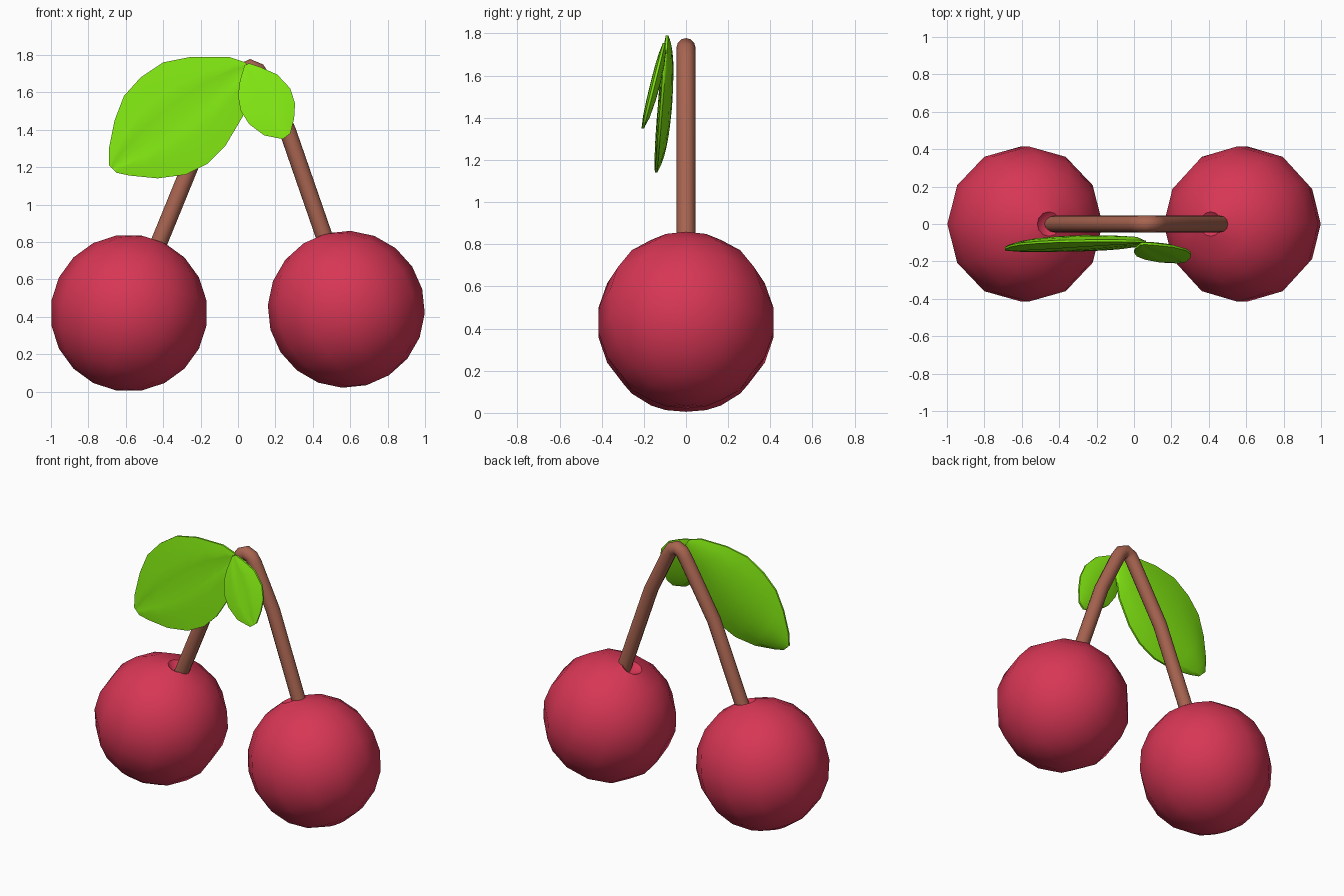
import bpy, bmesh
from math import sin, cos, pi, radians

if "Cube" in bpy.data.objects:
    bpy.data.objects.remove(bpy.data.objects["Cube"])


def material(name, rgb):
    m = bpy.data.materials.new(name)
    m.diffuse_color = (*rgb, 1)
    m.use_nodes = True
    m.node_tree.nodes["Principled BSDF"].inputs["Base Color"].default_value = m.diffuse_color
    return m


RED = material("cherry_red", (0.68, 0.037, 0.09))
BROWN = material("stem_brown", (0.39, 0.127, 0.08))
GREEN = material("leaf_green", (0.22, 0.80, 0.006))


def finish(bm, name, mat, angle):
    bmesh.ops.remove_doubles(bm, verts=bm.verts, dist=0.0005)
    bmesh.ops.recalc_face_normals(bm, faces=bm.faces)
    me = bpy.data.meshes.new(name)
    bm.to_mesh(me)
    bm.free()
    ob = bpy.data.objects.new(name, me)
    bpy.context.collection.objects.link(ob)
    me.materials.append(mat)
    bpy.ops.object.select_all(action='DESELECT')
    ob.select_set(True)
    bpy.context.view_layer.objects.active = ob
    bpy.ops.object.shade_smooth_by_angle(angle=radians(angle))
    return ob


# Cherry: lathed 12-sided ball with a small dimple at the stem
def cherry(name, loc, tilt, r=0.42):
    profile = [(0, r - 0.055)]
    profile += [(r * cos(radians(a)), r * sin(radians(a))) for a in range(81, -82, -18)]
    profile += [(0, -r * sin(radians(81)))]
    bm = bmesh.new()
    vs = [bm.verts.new((x, 0, z)) for x, z in profile]
    es = [bm.edges.new(p) for p in zip(vs, vs[1:])]
    bmesh.ops.spin(bm, geom=vs + es, cent=(0, 0, 0), axis=(0, 0, 1),
                   angle=2 * pi, steps=12, use_duplicate=False)
    ob = finish(bm, name, RED, 40)
    ob.location = loc
    ob.rotation_euler.y = radians(tilt)


cherry("left_cherry", (-0.583, 0, 0.42), 18)
cherry("right_cherry", (0.579, 0, 0.44), -24)


# Stem: one bent tube joining both cherries
def tube(name, path, r, sides=12):
    bm = bmesh.new()
    rings = []
    for i, (x, z) in enumerate(path):
        a, b = path[max(i - 1, 0)], path[min(i + 1, len(path) - 1)]
        dx, dz = b[0] - a[0], b[1] - a[1]
        n = (dx * dx + dz * dz) ** 0.5
        nx, nz = -dz / n, dx / n
        rings.append([bm.verts.new((x + nx * r * cos(t), r * sin(t), z + nz * r * cos(t)))
                      for t in (2 * pi * k / sides for k in range(sides))])
    for p, q in zip(rings, rings[1:]):
        for k in range(sides):
            j = (k + 1) % sides
            bm.faces.new((p[k], p[j], q[j], q[k]))
    bm.faces.new(rings[0])
    bm.faces.new(rings[-1])
    finish(bm, name, BROWN, 50)


tube("stem", [(-0.45, 0.73), (-0.37, 0.925), (-0.213, 1.31), (0.005, 1.68), (0.03, 1.715),
              (0.065, 1.733), (0.105, 1.715), (0.13, 1.675), (0.265, 1.395), (0.485, 0.76)], 0.045)


# Leaf: rows between two outline sides, bulged front and back with a midrib crease
def leaf(name, upper, lower, plane, front, back, crease):
    bm = bmesh.new()
    n, m = len(upper) - 1, 8
    grids = []
    for side in (-1, 1):
        rows = []
        for i, (u, l) in enumerate(zip(upper, lower)):
            row = []
            for k in range(m + 1):
                t = k / m
                x, z = u[0] + (l[0] - u[0]) * t, u[1] + (l[1] - u[1]) * t
                s = (1 - (2 * t - 1) ** 2) * sin(pi * i / n) ** 0.7
                y = plane(z)
                y += back * s if side > 0 else -front * s
                if k == m // 2 and 0 < i < n:
                    y += crease if side < 0 else 0
                row.append(bm.verts.new((x, y + side * 0.006, z)))
            rows.append(row)
        for p, q in zip(rows, rows[1:]):
            for k in range(m):
                bm.faces.new((p[k], p[k + 1], q[k + 1], q[k]))
        grids.append(rows)
    # rim closing front to back
    loops = []
    for g in grids:
        loops.append(g[0] + [r[-1] for r in g[1:]] + g[-1][-2::-1] + [r[0] for r in g[-2:0:-1]])
    a, b = loops
    for k in range(len(a)):
        j = (k + 1) % len(a)
        bm.faces.new((a[k], a[j], b[j], b[k]))
    finish(bm, name, GREEN, 60)


leaf("large_leaf",
     [(0.04, 1.76), (-0.05, 1.79), (-0.25, 1.79), (-0.40, 1.76), (-0.52, 1.68),
      (-0.61, 1.58), (-0.66, 1.45), (-0.69, 1.30), (-0.69, 1.21)],
     [(0.065, 1.72), (0.06, 1.62), (0.025, 1.47), (-0.07, 1.31), (-0.16, 1.22),
      (-0.28, 1.16), (-0.43, 1.14), (-0.58, 1.155), (-0.65, 1.17)],
     lambda z: -0.09 - 0.08 * (1.79 - z), 0.012, 0.045, 0.012)

leaf("small_leaf",
     [(0.06, 1.755), (0.12, 1.735), (0.21, 1.695), (0.28, 1.62), (0.305, 1.54),
      (0.30, 1.46), (0.28, 1.38)],
     [(0.035, 1.745), (0.01, 1.66), (0.0, 1.58), (0.015, 1.50), (0.06, 1.43),
      (0.14, 1.37), (0.24, 1.35)],
     lambda z: -0.10 - 0.25 * (1.77 - z), 0.012, 0.025, 0.006)
